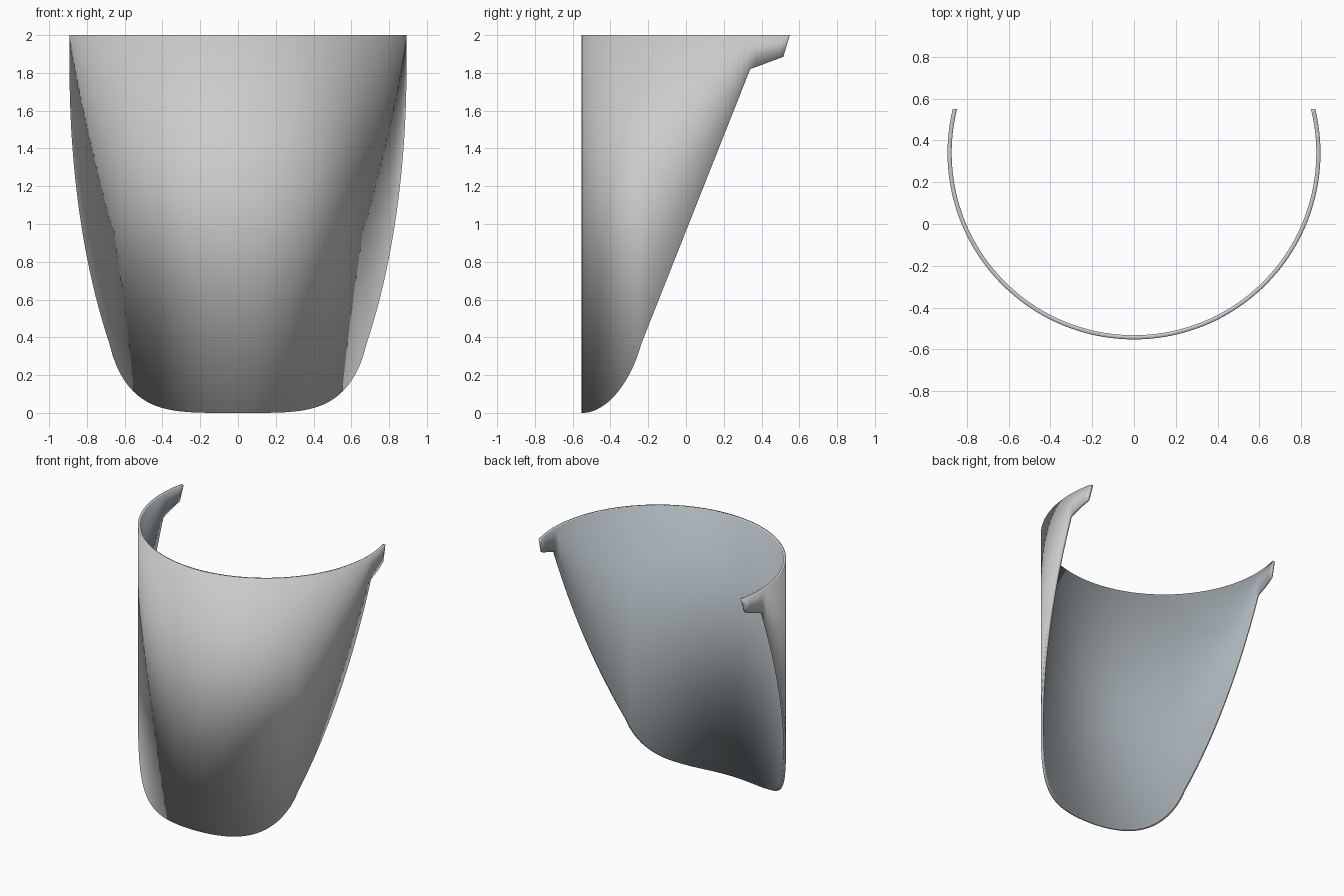
import bpy, bmesh, math
from mathutils import Vector, geometry

if "Cube" in bpy.data.objects:
    bpy.data.objects.remove(bpy.data.objects["Cube"])

CENTER_Y, R_OUT, R_IN, TOP = 0.34, 0.892, 0.872, 2.0

# Side profile of the lower edge as (y, z): curved chin, straight flank, temple tab
chin = geometry.interpolate_bezier(Vector((-0.55, 0)), Vector((-0.40, 0)),
                                   Vector((-0.28, 0.20)), Vector((-0.235, 0.37)), 60)
profile = [(p.x, p.y) for p in chin] + [(0.34, 1.82), (0.515, 1.885), (0.55, TOP)]


def lower_z(y):
    for (y0, z0), (y1, z1) in zip(profile, profile[1:]):
        if y <= y1:
            return z0 + (z1 - z0) * max(0, y - y0) / (y1 - y0)
    return TOP


def half_angles(r):
    """Angles from the front to the rear end, with stops at the profile corners."""
    stops = [0] + [math.acos((CENTER_Y - y) / r) for y in (-0.235, 0.34, 0.515, 0.55)]
    out = [0]
    for a, b, n in zip(stops, stops[1:], (26, 20, 6, 3)):
        out += [a + (b - a) * i / n for i in range(1, n + 1)]
    return out


bm = bmesh.new()


def wall(r):
    half = half_angles(r)
    columns = []
    for a in [-t for t in reversed(half[1:])] + half:
        x, y = r * math.sin(a), CENTER_Y - r * math.cos(a)
        columns.append((bm.verts.new((x, y, lower_z(y))), bm.verts.new((x, y, TOP))))
    return columns


# Curved shell: outer wall, darker inner wall and the rims between them
outer, inner = wall(R_OUT), wall(R_IN)
for (o0, o1), (i0, i1) in zip(zip(outer, outer[1:]), zip(inner, inner[1:])):
    bm.faces.new((o0[0], o1[0], o1[1], o0[1]))
    bm.faces.new((i1[0], i0[0], i0[1], i1[1])).material_index = 1
    bm.faces.new((o0[1], o1[1], i1[1], i0[1]))
    bm.faces.new((o1[0], o0[0], i0[0], i1[0]))
bmesh.ops.remove_doubles(bm, verts=bm.verts, dist=1e-5)
bmesh.ops.recalc_face_normals(bm, faces=bm.faces)
# The whole shell is shaded smooth, rims included
for f in bm.faces:
    f.smooth = True

mesh = bpy.data.meshes.new("visor_shield")
bm.to_mesh(mesh)
bm.free()
for name, color in (("shell_grey", (0.8, 0.8, 0.8, 1)), ("lining_grey", (0.40, 0.45, 0.48, 1))):
    mat = bpy.data.materials.new(name)
    mat.diffuse_color = color
    mat.use_nodes = True
    mat.node_tree.nodes["Principled BSDF"].inputs["Base Color"].default_value = mat.diffuse_color
    mesh.materials.append(mat)
visor = bpy.data.objects.new("visor_shield", mesh)
bpy.context.collection.objects.link(visor)
